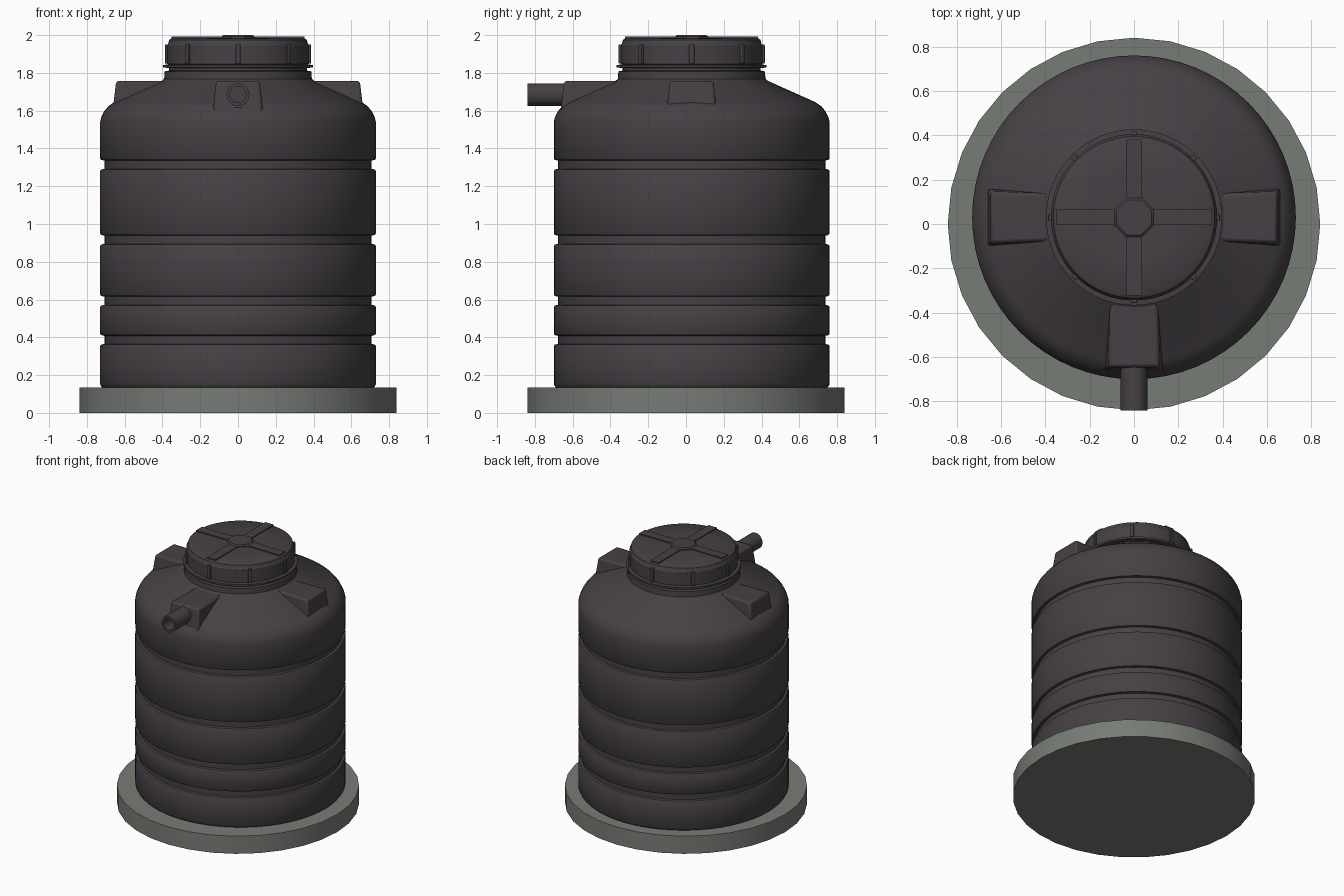
import bpy, bmesh, math
from mathutils import Matrix, Vector

if "Cube" in bpy.data.objects:
    bpy.data.objects.remove(bpy.data.objects["Cube"])

CY = 0.03  # tank axis sits slightly behind the slab centre


def material(name, rgb):
    m = bpy.data.materials.new(name)
    m.diffuse_color = (*rgb, 1)
    m.use_nodes = True
    m.node_tree.nodes["Principled BSDF"].inputs["Base Color"].default_value = m.diffuse_color
    return m


TANK = material("dark plastic", (0.060, 0.051, 0.058))
STONE = material("grey concrete", (0.185, 0.200, 0.178))


def finish(name, bm, mat, angle=35, bevel=0):
    bmesh.ops.recalc_face_normals(bm, faces=bm.faces)
    me = bpy.data.meshes.new(name)
    bm.to_mesh(me)
    bm.free()
    me.materials.append(mat)
    ob = bpy.data.objects.new(name, me)
    bpy.context.collection.objects.link(ob)
    bpy.ops.object.select_all(action='DESELECT')
    ob.select_set(True)
    bpy.context.view_layer.objects.active = ob
    if bevel:
        b = ob.modifiers.new("soft_edges", 'BEVEL')
        b.width, b.segments = bevel, 2
    bpy.ops.object.shade_smooth_by_angle(angle=math.radians(angle))
    return ob


def lathe(name, profile, mat, n=64, cy=CY, matrix=None, closed=False, angle=35):
    """Revolve (radius, z) points; open ends are capped unless closed."""
    bm = bmesh.new()
    rings = [[bm.verts.new((r * math.cos(2 * math.pi * i / n), r * math.sin(2 * math.pi * i / n), z))
              for i in range(n)] for r, z in profile]
    pairs = list(zip(rings, rings[1:]))
    if closed:
        pairs.append((rings[-1], rings[0]))
    else:
        bm.faces.new(rings[0][::-1])
        bm.faces.new(rings[-1])
    for a, b in pairs:
        for i in range(n):
            j = (i + 1) % n
            bm.faces.new((a[i], a[j], b[j], b[i]))
    bm.transform(matrix or Matrix.Translation((0, cy, 0)))
    return finish(name, bm, mat, angle)


def around(deg):
    return Matrix.Translation((0, CY, 0)) @ Matrix.Rotation(math.radians(deg), 4, 'Z')


def box(name, lo, hi, mat, deg=0, bevel=0):
    bm = bmesh.new()
    bmesh.ops.create_cube(bm, size=1)
    lo, hi = Vector(lo), Vector(hi)
    for v in bm.verts:
        v.co = (lo + hi) / 2 + v.co * (hi - lo)
    bm.transform(around(deg))
    return finish(name, bm, mat, 35, bevel)


# Round concrete slab
lathe("base_slab", [(0.84, 0), (0.84, 0.135)], STONE, n=32, cy=0)

# Tank body: wall with four recessed grooves, rounded shoulder, sloped roof and neck
R, G = 0.73, 0.708
body = [(0.715, 0.13), (0.725, 0.142), (R, 0.152)]
for lo, hi in ((0.363, 0.41), (0.57, 0.617), (0.893, 0.94), (1.29, 1.338)):
    body += [(R, lo - 0.010), (R - 0.005, lo - 0.002), (G, lo + 0.002),
             (G, hi - 0.002), (R - 0.005, hi + 0.002), (R, hi + 0.010)]
body += [(R, 1.54), (0.724, 1.565), (0.709, 1.596), (0.686, 1.624), (0.655, 1.645),
         (0.405, 1.757), (0.391, 1.768), (0.388, 1.808), (0.365, 1.812), (0.365, 1.85)]
lathe("tank_body", body, TANK)

# Flange and screw lid
lathe("lid_flange", [(0.36, 1.826), (0.397, 1.828), (0.397, 1.842), (0.36, 1.845)], TANK)
lathe("lid", [(0.365, 1.842), (0.375, 1.848), (0.375, 1.945), (0.37, 1.952), (0.364, 1.975),
              (0.352, 1.983), (0.2, 1.985)], TANK)

# Lid grips, cross ribs and octagonal hub
for k in range(8):
    box("lid_grip", (0.36, -0.014, 1.85), (0.387, 0.014, 1.95), TANK, 45 * k, 0.004)
for k in range(4):
    box("lid_cross_rib", (0.05, -0.035, 1.965), (0.352, 0.035, 1.992), TANK, 90 * k)
lathe("lid_hub", [(0.095, 1.97), (0.095, 1.992), (0.085, 2.0)], TANK, n=8,
      matrix=around(22.5))


# Three tapered bosses on the roof: two sides and the front inlet
def boss(name, deg, reach):
    bm = bmesh.new()
    bmesh.ops.create_cube(bm, size=1)
    for v in bm.verts:
        top, out = v.co.z > 0, v.co.x > 0
        half = (0.116 if out else 0.105) + (0 if top else 0.018)
        v.co = Vector(((reach if top else reach + 0.02) if out else 0.34,
                       math.copysign(half, v.co.y), 1.757 if top else 1.59))
    bm.transform(around(deg))
    finish(name, bm, TANK, 40, 0.014)


boss("right_boss", 0, 0.645)
boss("left_boss", 180, 0.645)
boss("front_boss", -90, 0.675)

# Hollow inlet pipe pointing forward, with a collar where it meets the boss
aim = Matrix.Translation((0, 0, 1.685)) @ Matrix.Rotation(math.radians(90), 4, 'X')
lathe("inlet_pipe", [(0.06, 0.60), (0.06, 0.84), (0.043, 0.84), (0.043, 0.60)], TANK,
      n=32, matrix=aim, closed=True)
lathe("inlet_pipe_back", [(0.045, 0.655), (0.045, 0.665)], TANK, n=32, matrix=aim)
